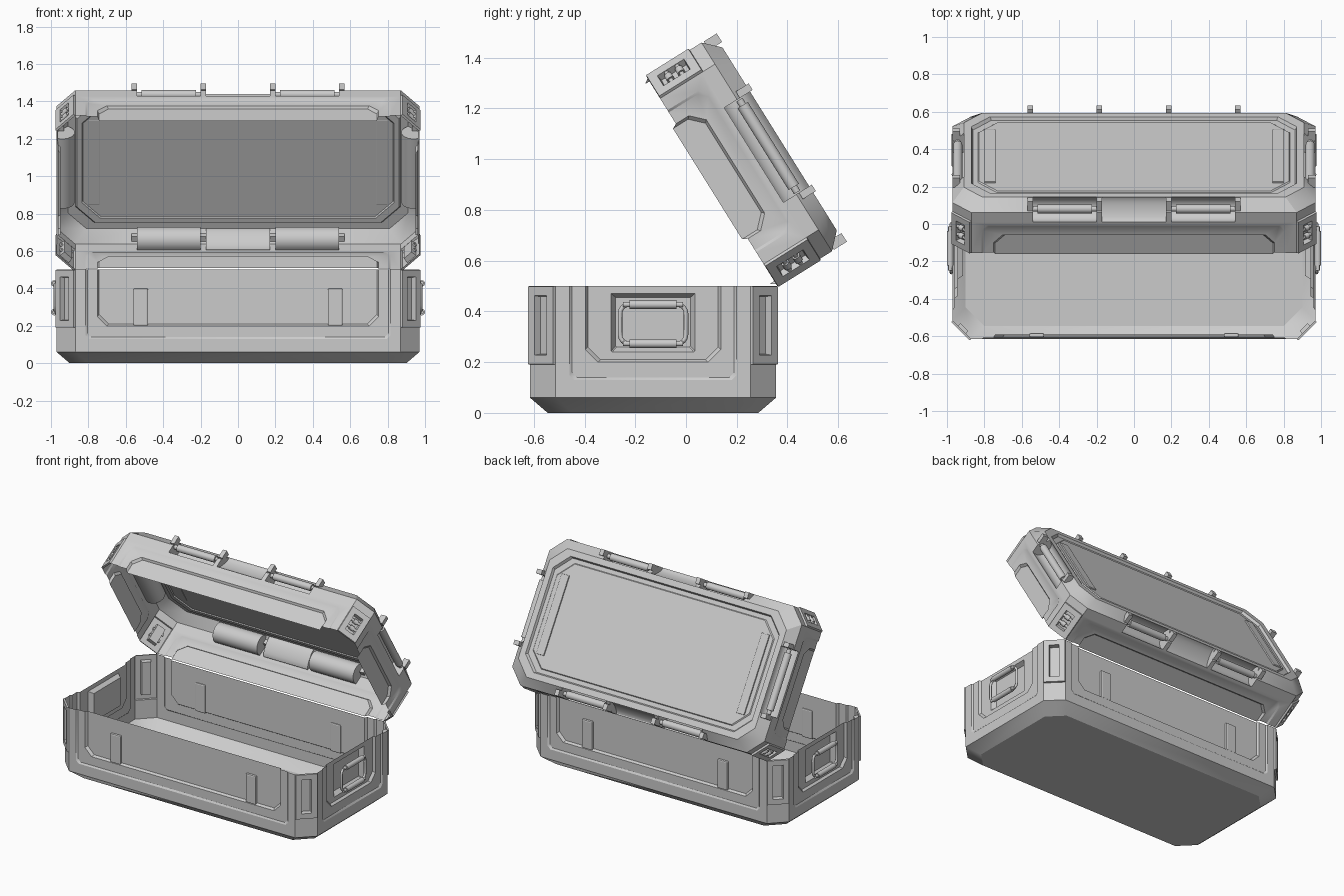
import bpy, bmesh, math
from mathutils import Matrix, Vector

if "Cube" in bpy.data.objects:
    bpy.data.objects.remove(bpy.data.objects["Cube"])

HX, HY, C = 0.97, 0.485, 0.10          # plan half sizes and corner cut
BASE = Matrix.Translation((0, -0.13, 0.5))
LID = (Matrix.Translation((0, 0.36, 0.5)) @ Matrix.Rotation(math.radians(-58), 4, 'X')
       @ Matrix.Translation((0, -0.487, 0)))


def finish(bm, name, mat, smooth=False):
    me = bpy.data.meshes.new(name)
    bm.to_mesh(me)
    bm.free()
    ob = bpy.data.objects.new(name, me)
    bpy.context.collection.objects.link(ob)
    ob.matrix_world = mat
    if smooth:
        for p in me.polygons:
            p.use_smooth = True
        me.set_sharp_from_angle(angle=math.radians(40))
    return ob


def box(name, mat, centre, size, bevel=0.0):
    bm = bmesh.new()
    bmesh.ops.create_cube(bm, size=1, matrix=Matrix.Translation(centre) @ Matrix.Diagonal((*size, 1)))
    if bevel:
        bmesh.ops.bevel(bm, geom=bm.edges[:], offset=bevel, segments=2, affect='EDGES', profile=0.5)
    return finish(bm, name, mat)


def rod(name, mat, centre, axis, length, r):
    """Grip bar with a thinner pin showing at both ends."""
    bm = bmesh.new()
    rot = Vector(axis).to_track_quat('Z', 'Y').to_matrix().to_4x4()
    for rad, ln in ((r, length), (r * 0.6, length + 0.05)):
        bmesh.ops.create_cone(bm, cap_ends=True, segments=20, radius1=rad, radius2=rad,
                              depth=ln, matrix=Matrix.Translation(centre) @ rot)
    return finish(bm, name, mat, True)


def u_path(a, b, k, d, top=0.0):
    """U outline with cut lower corners, as (along, up, inward)."""
    return [(s, t, d) for s, t in ((-a, top), (-a, b + k), (-a + k, b),
                                   (a - k, b), (a, b + k), (a, top))]


def shell(name, mat, mid, wall, post, frames, pocket, caps, cuts, bows, lip):
    """Open thin tub hanging below its rim at z = 0; a lip flips it into the lid."""
    bm = bmesh.new()

    def P(k, s, t, d):
        h = HX if k % 2 else HY
        return Matrix.Rotation(k * math.pi / 2, 3, 'Z') @ Vector((s, -(h - d), t))

    def face(pts):
        return bm.faces.new([bm.verts.new(p) for p in pts])

    def strip(k, p, q, closed=False):
        n = len(p)
        for i in range(n if closed else n - 1):
            j = (i + 1) % n
            face([P(k, *p[i]), P(k, *p[j]), P(k, *q[j]), P(k, *q[i])])

    for k in range(4):
        L = (HY if k % 2 else HX) - C
        Ln = (HX if k % 2 else HY) - C
        kn = k + 1
        # stepped panel in the wall
        last = u_path(L, mid, 0, 0)
        for gap, b, kk, d0, d1 in frames:
            for p in (u_path(L - gap, b, kk, d0), u_path(L - gap - 0.01, b + 0.01, kk, d1,
                                                         lip * (d1 > 0.02))):
                strip(k, last, p)
                last = p
        if pocket and k % 2:
            for p in (u_path(0.165, -0.26, 0.004, last[0][2], -0.03),
                      u_path(0.147, -0.24, 0.004, last[0][2] + 0.03, -0.045)):
                strip(k, last, p, True)
                last = p
        face([P(k, *p) for p in last])
        # corner post face and the plain wall beneath it
        for lo, hi in ((post, 0), (wall, post)):
            if lo < hi:
                face([P(k, L, lo, 0), P(kn, -Ln, lo, 0), P(kn, -Ln, hi, 0), P(k, L, hi, 0)])
        # sloping edge down to the cap, with rounded troughs where it bows in
        i0, t0 = caps[0]
        ss = [-L] + cuts[k % 2] + [L]
        sc = [-L + i0] + cuts[k % 2] + [L - i0]
        for i, bow in enumerate(bows[k % 2]):
            if not bow:
                face([P(k, sc[i], t0, i0), P(k, sc[i + 1], t0, i0),
                      P(k, ss[i + 1], wall, 0), P(k, ss[i], wall, 0)])
                if mid > wall:
                    face([P(k, ss[i], wall, 0), P(k, ss[i + 1], wall, 0),
                          P(k, ss[i + 1], mid, 0), P(k, ss[i], mid, 0)])
                continue
            arc, hd, ht = [], i0 / 2, (mid - t0) / 2
            for j in range(11):
                c, s = math.cos(math.pi * j / 10), bow * math.sin(math.pi * j / 10)
                arc.append((t0 + ht + ht * c + hd * s, hd - hd * c + ht * s))
            for a, b in zip(arc, arc[1:]):
                face([P(k, ss[i], *b), P(k, ss[i + 1], *b),
                      P(k, ss[i + 1], *a), P(k, ss[i], *a)]).smooth = True
            for s in (ss[i], ss[i + 1]):
                end = [P(k, s, *a) for a in arc] + [P(k, s, wall, 0)]
                face(end if s == ss[i] else end[::-1])
        face([P(k, L - i0, t0, i0), P(kn, -Ln + i0, t0, i0), P(kn, -Ln, wall, 0), P(k, L, wall, 0)])

    # cap rings and floor
    def ring(ins, t):
        out = []
        for k in range(4):
            L = (HY if k % 2 else HX) - C - ins
            out += [P(k, -L, t, ins), P(k, L, t, ins)]
        return out
    loops = [ring(*c) for c in caps]
    for a, b in zip(loops, loops[1:]):
        for i in range(8):
            j = (i + 1) % 8
            face([b[i], b[j], a[j], a[i]])
    face(loops[-1][::-1])
    bmesh.ops.remove_doubles(bm, verts=bm.verts[:], dist=1e-4)
    bm.normal_update()

    # raised corner posts with a slot
    posts = [f for f in bm.faces if abs(f.normal.z) < .01 and abs(abs(f.normal.x) - .707) < .01
             and abs(f.calc_center_median().z - post / 2) < .005 and f.calc_area() > .01]
    for th, dep in ((0.002, 0.012), (0.036, 0), (0.004, -0.03)):
        bmesh.ops.inset_individual(bm, faces=posts, thickness=th, depth=dep, use_even_offset=True)
        bm.normal_update()
    if lip:
        bmesh.ops.scale(bm, vec=(1, 1, -1), verts=bm.verts[:])
        bmesh.ops.reverse_faces(bm, faces=bm.faces[:])
    ob = finish(bm, name, mat)
    ob.data.set_sharp_from_angle(angle=math.radians(30))


# Tub and lid shells
shell("base_tub", BASE, -0.44, -0.44, -0.31,
      [(0.055, -0.37, 0.02, 0, 0.009), (0.118, -0.30, 0.05, 0.009, 0.025)],
      True, [(0.07, -0.5)], [[], []], [[0], [0]], 0)
shell("lid_shell", LID, -0.195, -0.255, -0.20,
      [(0.055, -0.175, 0.03, 0, 0.007), (0.118, -0.11, 0.05, 0.007, 0.021)],
      False, [(0.06, -0.315), (0.10, -0.315), (0.108, -0.298), (0.135, -0.298), (0.14, -0.304)],
      [[-.54, -.2, -.17, .17, .2, .54], [-.22, .22]], [[0, 1, 0, .3, 0, 1, 0], [0, 1, 0]], 0.02)

for sx in (-1, 1):
    side = "right" if sx > 0 else "left"
    # Ribs through the base front and back panels
    for sy in (-1, 1):
        end = "back" if sy > 0 else "front"
        box(f"rib_{end}_{side}", BASE, (sx * 0.52, sy * (HY - 0.02), -0.2), (0.08, 0.022, 0.2), 0.008)

    # Base carry handle: rounded ring with two grips
    cu = bpy.data.curves.new(f"carry_ring_{side}", 'CURVE')
    cu.dimensions = '3D'
    cu.bevel_depth, cu.bevel_resolution = 0.009, 2
    sp = cu.splines.new('POLY')
    pts = []
    for q, (cy, cz) in enumerate(((1, 1), (-1, 1), (-1, -1), (1, -1))):
        for i in range(5):
            a = math.pi / 2 * (q + i / 4)
            pts.append((sx * 0.977, cy * 0.095 + 0.035 * math.cos(a), -0.15 + cz * 0.042 + 0.035 * math.sin(a)))
    sp.points.add(len(pts) - 1)
    for p, co in zip(sp.points, pts):
        p.co = (*co, 1)
    sp.use_cyclic_u = True
    ring_ob = bpy.data.objects.new(f"carry_ring_{side}", cu)
    bpy.context.collection.objects.link(ring_ob)
    ring_ob.matrix_world = BASE
    for sz in (-1, 1):
        rod(f"carry_grip_{side}", BASE, (sx * 0.983, 0, -0.15 + sz * 0.077), (0, 1, 0), 0.185, 0.017)

    # Lid side grip and its tabs
    rod(f"lid_side_grip_{side}", LID, (sx * (HX - 0.028), 0, 0.262), (0, 1, 0), 0.38, 0.024)
    for sy in (-1, 1):
        end = "back" if sy > 0 else "front"
        box(f"lid_side_tab_{side}_{end}", LID, (sx * (HX - 0.02), sy * 0.235, 0.297), (0.04, 0.03, 0.06))
        # Lid front and back grips with tabs
        rod(f"lid_grip_{end}_{side}", LID, (sx * 0.37, sy * (HY - 0.03), 0.26), (1, 0, 0), 0.29, 0.024)
        for x in (0.185, 0.555):
            box(f"lid_tab_{end}_{side}", LID, (sx * x, sy * (HY - 0.021), 0.295), (0.03, 0.04, 0.06))
        # Latch pins in the lid corner slots
        for w in (0.075, 0.125):
            rod(f"latch_pin_{end}_{side}", LID, (sx * (HX - C / 2), sy * (HY - C / 2), w),
                (sx, -sy, 0), 0.03, 0.016)

    # Long strips on the lid top
    box(f"lid_top_strip_{side}", LID, (sx * 0.77, 0, 0.307), (0.06, 0.53, 0.012), 0.003)
